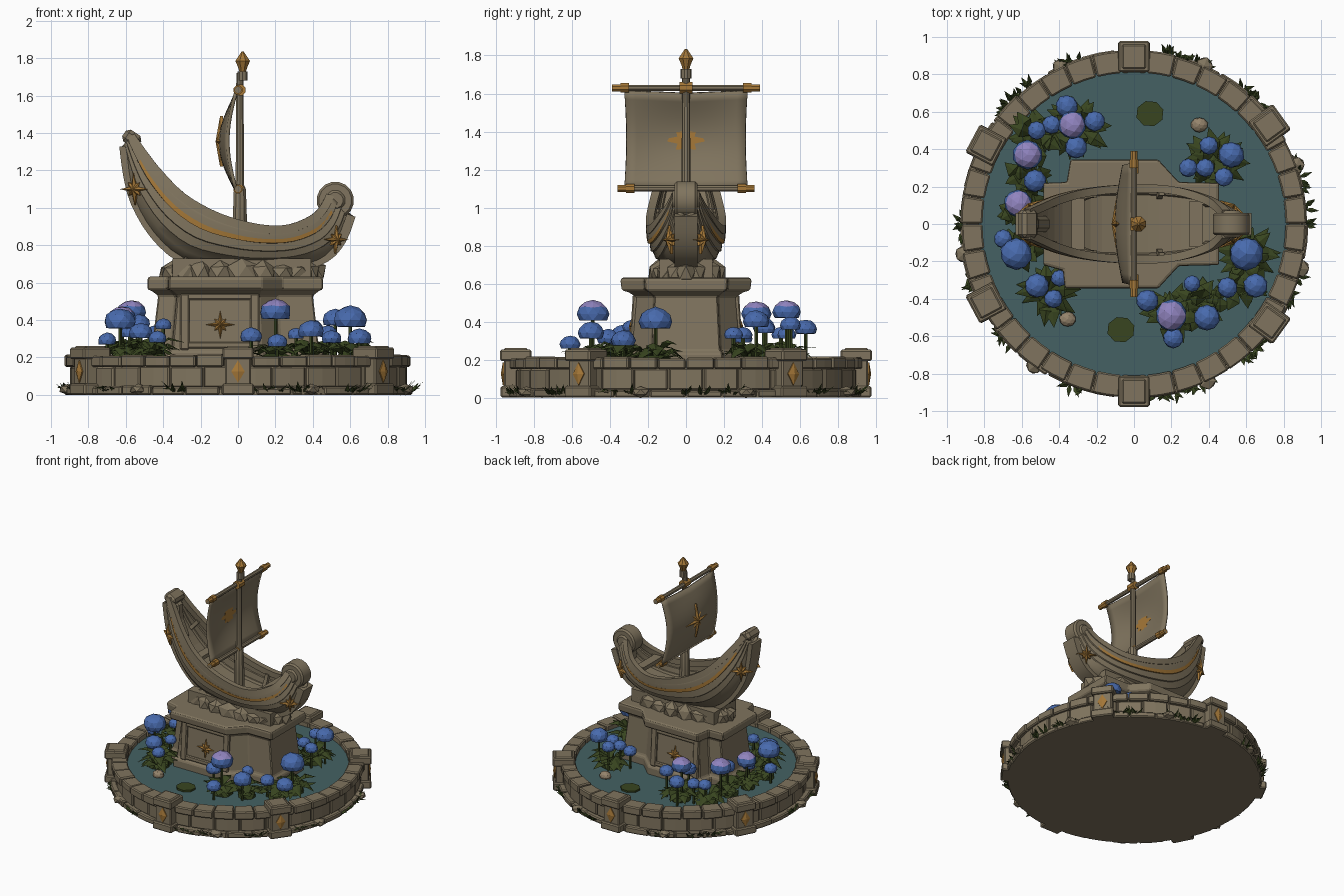
import bpy, bmesh, math, random
from math import sin, cos, pi, radians
from mathutils import Vector, Matrix

if "Cube" in bpy.data.objects:
    bpy.data.objects.remove(bpy.data.objects["Cube"])
random.seed(4)
R = random.uniform

def mat(name, c):
    m = bpy.data.materials.new(name)
    m.diffuse_color = (*c, 1)
    m.use_nodes = True
    m.node_tree.nodes["Principled BSDF"].inputs["Base Color"].default_value = m.diffuse_color
    return m
STONE = mat("stone", (0.215, 0.175, 0.112))
GOLD = mat("gold", (0.38, 0.19, 0.04))
WATER = mat("water", (0.058, 0.12, 0.125))
BLUE = mat("blue_petal", (0.065, 0.145, 0.42))
LAV = mat("lavender_petal", (0.28, 0.23, 0.52))
LEAF = mat("leaf_green", (0.04, 0.06, 0.014))
PEBBLE = mat("pebble", (0.30, 0.23, 0.15))

def done(name, bm, *mats, smooth=None, bevel=0, fix=True):
    if fix:
        bmesh.ops.recalc_face_normals(bm, faces=bm.faces[:])
    me = bpy.data.meshes.new(name)
    bm.to_mesh(me); bm.free()
    ob = bpy.data.objects.new(name, me)
    bpy.context.collection.objects.link(ob)
    for m in mats:
        me.materials.append(m)
    if bevel:
        b = ob.modifiers.new("bevel", 'BEVEL')
        b.width, b.segments, b.limit_method = bevel, 1, 'ANGLE'
    if smooth:
        bpy.ops.object.select_all(action='DESELECT')
        ob.select_set(True)
        bpy.context.view_layer.objects.active = ob
        bpy.ops.object.shade_smooth_by_angle(angle=radians(smooth))
    return ob

def loft(bm, rings, cap=True, closed=True):
    vs = [[bm.verts.new(p) for p in r] for r in rings]
    n = len(vs[0])
    for a, b in zip(vs, vs[1:]):
        for i in range(n if closed else n - 1):
            j = (i + 1) % n
            bm.faces.new((a[i], a[j], b[j], b[i]))
    if cap:
        bm.faces.new(vs[0]); bm.faces.new(vs[-1])
    return vs

def tube(bm, pts, ra, rb=None, n=8):
    pts = [Vector(p) for p in pts]
    rings = []
    for i, p in enumerate(pts):
        t = (pts[min(i + 1, len(pts) - 1)] - pts[max(i - 1, 0)]).normalized()
        a = t.cross(Vector((1, 0, 0) if abs(t.y) > .9 else (0, 1, 0))).normalized()
        b = t.cross(a)
        r1 = ra[i] if isinstance(ra, (list, tuple)) else ra
        r2 = rb or r1
        rings.append([p + a * r1 * cos((k + .5) * 2 * pi / n) + b * r2 * sin((k + .5) * 2 * pi / n) for k in range(n)])
    loft(bm, rings)

def box(bm, c, s, rot=Matrix()):
    bmesh.ops.create_cube(bm, size=1, matrix=rot @ Matrix.Translation(c) @ Matrix.Diagonal((*s, 1)))

def blob(bm, c, s, jit=0, sub=2):
    v = bmesh.ops.create_icosphere(bm, subdivisions=sub, radius=1)['verts']
    for p in v:
        p.co = Vector(c) + Vector([p.co[k] * s[k] * (1 + R(-jit, jit)) for k in range(3)])
    return v

def plate(bm, outline, loc, normal, h):   # raised faceted ornament
    n = Vector(normal).normalized()
    u = Vector((0, 0, 1)).cross(n).normalized()
    w = n.cross(u)
    P = lambda a, b, d: bm.verts.new(Vector(loc) + u * a + w * b + n * d)
    front, back = [P(a, b, .004) for a, b in outline], [P(a, b, -.012) for a, b in outline]
    c = P(0, 0, h)
    for i in range(len(front)):
        j = (i + 1) % len(front)
        bm.faces.new((front[i], front[j], c))
        bm.faces.new((back[i], back[j], front[j], front[i]))
    bm.faces.new(back)

def star(r):
    return [(r * [1, .36, .58, .36][k % 4] * cos(k * pi / 8), r * [1, .36, .58, .36][k % 4] * sin(k * pi / 8)) for k in range(16)]

# Basin: core wall, then stone courses
bm = bmesh.new()
prof = [(.0, 0), (.92, 0), (.92, .03), (.885, .04), (.885, .19), (.83, .19), (.83, .12), (.0, .12)]
loft(bm, [[(max(r, .001) * cos(k * pi / 32), max(r, .001) * sin(k * pi / 32), z) for k in range(64)] for r, z in prof])
done("basin_core", bm, STONE, smooth=30)
def course(name, n, r0, r1, z0, z1, j, off=0):
    bm = bmesh.new()
    for i in range(n):
        a0, a1 = (i + off + .02) * 2 * pi / n, (i + off + .98) * 2 * pi / n
        ro, zo = r1 + R(-j, j), z1 + R(-j, j)
        loft(bm, [[(r * cos(a), r * sin(a), z) for r, z in ((r0, z0), (ro, z0), (ro, zo), (r0, zo))]
                  for a in (a0, (a0 + a1) / 2, a1)])
    done(name, bm, STONE, bevel=.008)
course("basin_foot", 30, .85, .93, 0, .045, .008)
course("basin_wall", 30, .85, .9, .04, .155, .005, .5)
course("basin_rim", 38, .81, .925, .15, .212, .006)

# Six rim posts with gold diamonds
bm, bg = bmesh.new(), bmesh.new()
for d in (90, 270, 36, -36, 152, 208):
    rot = Matrix.Rotation(radians(d), 4, 'Z')
    box(bm, (.89, 0, .03), (.17, .17, .06), rot)
    box(bm, (.885, 0, .12), (.145, .14, .22), rot)
    box(bm, (.895, 0, .222), (.165, .165, .06), rot)
    box(bm, (.895, 0, .252), (.13, .13, .016), rot)
    n = rot @ Vector((1, 0, 0))
    plate(bg, [(.036, 0), (0, .06), (-.036, 0), (0, -.06)], n * .96 + Vector((0, 0, .125)), n, .014)
done("rim_posts", bm, STONE, bevel=.01)
done("post_diamonds", bg, GOLD)

# Water
bm = bmesh.new()
bmesh.ops.create_circle(bm, cap_ends=True, segments=64, radius=.835, matrix=Matrix.Translation((0, 0, .172)))
done("water", bm, WATER)

# Pedestal
outline = [(.455, -.22), (.455, .22), (.24, .225), (.13, .345), (-.34, .345), (-.36, .225), (-.485, .22),
           (-.485, -.22), (-.38, -.25), (-.37, -.345), (.13, -.345), (.24, -.225)]
bm = bmesh.new()
loft(bm, [[(x * sx, y * sy, z) for x, y in outline] for z, sx, sy in
          ((.12, 1, .88), (.23, 1, .88), (.25, .95, .82), (.53, .88, .76), (.555, .95, .88), (.565, 1, .98), (.62, 1, 1), (.632, .98, .97))])
for s in (-1, 1):      # panel frames on the long sides
    rot = Matrix.Translation((0, s * .272, .39)) @ Matrix.Rotation(s * .065, 4, 'X')
    for x in (-.285, .09):
        box(bm, (x, 0, 0), (.05, .035, .3), rot)
    for z in (-.125, .135):
        box(bm, (-.1, 0, z), (.36, .03, .035), rot)
done("pedestal", bm, STONE, bevel=.008)

# Rocks cradling the hull
bm = bmesh.new()
box(bm, (.02, 0, .67), (.74, .28, .12))
for k in range(20):
    a = k * 2 * pi / 20
    blob(bm, (.02 + .37 * cos(a), .145 * sin(a), .655), (R(.06, .1), R(.05, .075), R(.05, .08)), .12, 1)
done("cradle_rocks", bm, STONE)

# Hull stations: gunwale x,z, keel x,z, half width
S = [(-.57, 1.38, -.61, 1.33, .06), (-.5, 1.28, -.59, 1.18, .09), (-.42, 1.18, -.55, 1.03, .125),
     (-.3, 1.06, -.45, .86, .16), (-.15, .97, -.3, .73, .182), (0, .915, -.08, .68, .19),
     (.15, .885, .12, .67, .187), (.28, .89, .32, .685, .165), (.4, .94, .47, .735, .125),
     (.46, 1.0, .555, .83, .085), (.49, 1.06, .605, .96, .055)]
def refine(P, m=3):
    out = []
    for i in range(len(P) - 1):
        a, b, c, d = P[max(i - 1, 0)], P[i], P[i + 1], P[min(i + 2, len(P) - 1)]
        for k in range(m):
            t = k / m
            out.append([.5 * (2 * q + (r - p) * t + (2 * p - 5 * q + 4 * r - s) * t * t + (3 * q - p - 3 * r + s) * t ** 3)
                        for p, q, r, s in zip(a, b, c, d)])
    return out + [list(P[-1])]
S = refine(S)
def hull(s, f, side=1, out=0):
    gx, gz, kx, kz, w = s
    y = w * max(0, 1 - f ** 2.4) ** (1 / 1.9)
    return Vector((gx + (kx - gx) * f, side * (y + out), gz + (kz - gz) * f))
F = [0, .12, .3, .31, .5, .51, .68, .69, .82, .92, 1]      # plank laps
lap = [.004, .008, .01, 0, .008, 0, .007, 0, 0, 0, 0]
bm = bmesh.new()
loft(bm, [[hull(s, f, 1, o) for f, o in zip(F, lap)] + [hull(s, f, -1, o) for f, o in list(zip(F, lap))[-2::-1]]
          for s in S], cap=False, closed=False)
ob = done("hull_planking", bm, STONE, smooth=35)
m = ob.modifiers.new("shell", 'SOLIDIFY'); m.thickness, m.offset = .022, 0
bm = bmesh.new()
loft(bm, [[hull(s, .55, 1, -.005), hull(s, .55, -1, -.005)] for s in S[3:-3]], cap=False, closed=False)
done("deck", bm, STONE)
bm = bmesh.new()
for sd in (-1, 1):
    tube(bm, [hull(s, 0, sd) for s in S], .032, .03, 4)
tube(bm, [(s[2], 0, s[3]) for s in S], .035, .085, 4)
for i in (6, 11, 18, 23):       # ribs
    for sd in (-1, 1):
        tube(bm, [hull(S[i], f, sd, -.02) for f in (.05, .25, .5)], .02, n=4)
box(bm, (.33, 0, .9), (.07, .24, .03)); box(bm, (-.3, 0, .98), (.07, .27, .03))
done("rails_keel_and_benches", bm, STONE, smooth=30)
bm = bmesh.new()
for sd in (-1, 1):
    loft(bm, [[hull(s, f, sd, o) for f, o in ((.24, .004), (.24, .02), (.34, .02), (.34, .002))] for s in S[3:-2]])
    plate(bm, star(.085), (-.555, sd * .088, 1.1), (-.55, sd, -.1), .025)
    plate(bm, star(.075), (.525, sd * .085, .83), (.6, sd, -.1), .025)
done("hull_gold_trim", bm, GOLD)

# Bow head and stern scroll
bm = bmesh.new()
box(bm, (0, 0, 0), (.1, .15, .075), Matrix.Translation((-.568, 0, 1.37)) @ Matrix.Rotation(.6, 4, 'Y'))
tube(bm, [(-.54, 0, 1.34), (-.53, 0, 1.2), (-.47, 0, 1.06)], .04, .06, 4)
done("bow_head", bm, STONE, bevel=.02)
bm = bmesh.new()
tube(bm, [(.52, -.06, 1.04), (.52, .06, 1.04)], .1, n=16)
tube(bm, [(.52, -.072, 1.04), (.52, .072, 1.04)], .055, n=12)
box(bm, (.53, 0, .96), (.12, .1, .16))
done("stern_scroll", bm, STONE, bevel=.012, smooth=30)

# Mast, yards and gold fittings
bm, bg = bmesh.new(), bmesh.new()
tube(bm, [(.01, 0, z) for z in (.7, .93, 1.1, 1.12, 1.72)], [.042, .04, .034, .024, .02], n=10)
tube(bm, [(.025, 0, 1.68), (.025, 0, 1.73)], .028, n=10)
tube(bg, [(.025, 0, z) for z in (1.725, 1.75, 1.785, 1.835)], [.018, .026, .042, .006], n=8)
for z, L in ((1.63, .39), (1.1, .36)):
    tube(bm, [(0, -L, z), (0, L, z)], .017, n=8)
    for s in (-1, 1):
        tube(bg, [(0, s * (L - .09), z), (0, s * (L - .045), z)], .026, n=8)
        tube(bg, [(0, s * (L - .045), z), (0, s * L, z)], .02, n=8)
tube(bg, [(.01, -.035, 1.63), (.01, .035, 1.63)], .032, n=8)
tube(bg, [(.01, -.025, 1.1), (.01, .025, 1.1)], .024, n=8)
done("mast_and_yards", bm, STONE, smooth=30)
done("mast_gold_fittings", bg, GOLD, smooth=30)

# Sail with star
bm = bmesh.new()
rings = []
for i in range(13):
    v = i / 12
    rings.append([(-.012 - sin(pi * v) * (.042 + .04 * cos(pi * u / 2)), u * (.325 - .012 * sin(pi * v)),
                   1.1 + .515 * v - .015 * (1 - abs(u)) * v) for u in [k / 6 - 1 for k in range(13)]])
loft(bm, rings, cap=False, closed=False)
ob = done("sail", bm, STONE, smooth=60)
m = ob.modifiers.new("cloth", 'SOLIDIFY'); m.thickness, m.offset = .018, 0
bm = bmesh.new()
plate(bm, star(.135), (-.092, 0, 1.355), (-1, 0, 0), .028)
for s in (-1, 1):
    plate(bm, star(.075), (-.095, s * .276, .375), (0, s, .1), .025)
done("gold_stars", bm, GOLD)

# Flowers: x, y, height, radius, lavender top
fl = [(-.36, .63, .36, .06, 0), (-.33, .53, .45, .075, 1), (-.21, .55, .38, .055, 0), (-.44, .53, .33, .05, 0),
      (-.31, .41, .37, .06, 0), (-.52, .5, .33, .05, 0), (-.57, .37, .44, .08, 1), (-.53, .23, .38, .06, 0),
      (-.62, .11, .41, .075, 1), (-.7, -.08, .29, .05, 0), (-.63, -.16, .39, .085, 0), (-.58, .03, .33, .05, 0),
      (-.52, -.33, .33, .065, 0), (-.4, -.29, .37, .045, 0), (-.43, -.4, .3, .05, 0), (.52, .37, .4, .07, 0),
      (.4, .42, .36, .05, 0), (.29, .3, .31, .05, 0), (.38, .3, .33, .05, 0), (.48, .25, .33, .05, 0),
      (.6, -.16, .4, .09, 0), (.5, -.34, .3, .055, 0), (.65, -.33, .3, .065, 0), (.2, -.49, .44, .085, 1),
      (.07, -.41, .31, .06, 0), (.39, -.5, .34, .07, 0), (.21, -.61, .28, .055, 0), (.31, -.32, .32, .045, 0)]
bm, bs = bmesh.new(), bmesh.new()
for x, y, z, r, lav in fl:
    vs = blob(bm, (x, y, z), (r, r, r * .85), .04)
    for v in vs:
        v.co.z = max(v.co.z, z - .4 * r)
    bm.normal_update()
    for f in {f for v in vs for f in v.link_faces}:
        f.material_index = int(lav and f.normal.z > .45)
    tube(bs, [(x, y, .16), (x, y, z)], .01, n=5)
done("flower_heads", bm, BLUE, LAV)
done("flower_stems", bs, LEAF)

# Leaves, lily pads and grass
def leaf(bm, p, a, L, w, rise, tip):
    d, s = Vector((cos(a), sin(a), 0)), Vector((-sin(a), cos(a), 0))
    p, up = Vector(p), Vector((0, 0, 1))
    q = [bm.verts.new(c) for c in (p, p + d * L * .5 + s * w + up * rise * .8, p + d * L + up * tip,
                                   p + d * L * .5 - s * w + up * rise * .8, p + d * L * .5 + up * rise)]
    for i in range(4):
        bm.faces.new((q[i], q[(i + 3) % 4], q[4]))
bm = bmesh.new()
for x, y, r in ((-.31, .52, .17), (-.53, .46, .14), (-.57, .26, .13), (-.61, .08, .11), (-.62, -.14, .12), (-.46, -.36, .17),
                (.42, .34, .17), (.6, -.17, .18), (.2, -.48, .17), (.37, -.42, .14), (.57, -.32, .13)):
    blob(bm, (x, y, .18), (r * .55, r * .55, .06), .1, 1)
    for k in range(20):
        leaf(bm, (x + R(-.03, .03), y + R(-.03, .03), R(.18, .24)), k * 2.4, r * R(.75, 1.1), .04, R(.03, .07), R(-.01, .05))
done("flower_leaves", bm, LEAF, fix=False)
bm = bmesh.new()
for x, y in ((.085, .59), (-.07, -.565)):
    loft(bm, [[(x + .075 * cos(k * pi / 4 + .3), y + .07 * sin(k * pi / 4 + .3), z) for k in range(8)] for z in (.17, .186)])
done("lily_pads", bm, LEAF)
bm = bmesh.new()
for x, y in ((.35, .53), (-.355, -.51)):
    blob(bm, (x, y, .185), (.045, .04, .035), .05)
done("pebbles", bm, PEBBLE)
bm, bs = bmesh.new(), bmesh.new()
for d in (78, 70, 49, 44, 16, 2, -22, -42, -48, -68, -78, 112, 130, 135, 180, 201, 222, 250):
    for k in range(9):
        a = radians(d + R(-4, 4))
        leaf(bm, (.91 * cos(a), .91 * sin(a), .005), a + R(-1.2, 1.2), R(.05, .085), .013, R(.02, .04), R(.02, .075))
for d in (66, 115, 20, -65, 190, 235, -15):
    a = radians(d)
    blob(bs, (.925 * cos(a), .925 * sin(a), .03), (.05, .05, .03), .1, 1)
done("grass_tufts", bm, LEAF, fix=False)
done("foot_rocks", bs, STONE)
